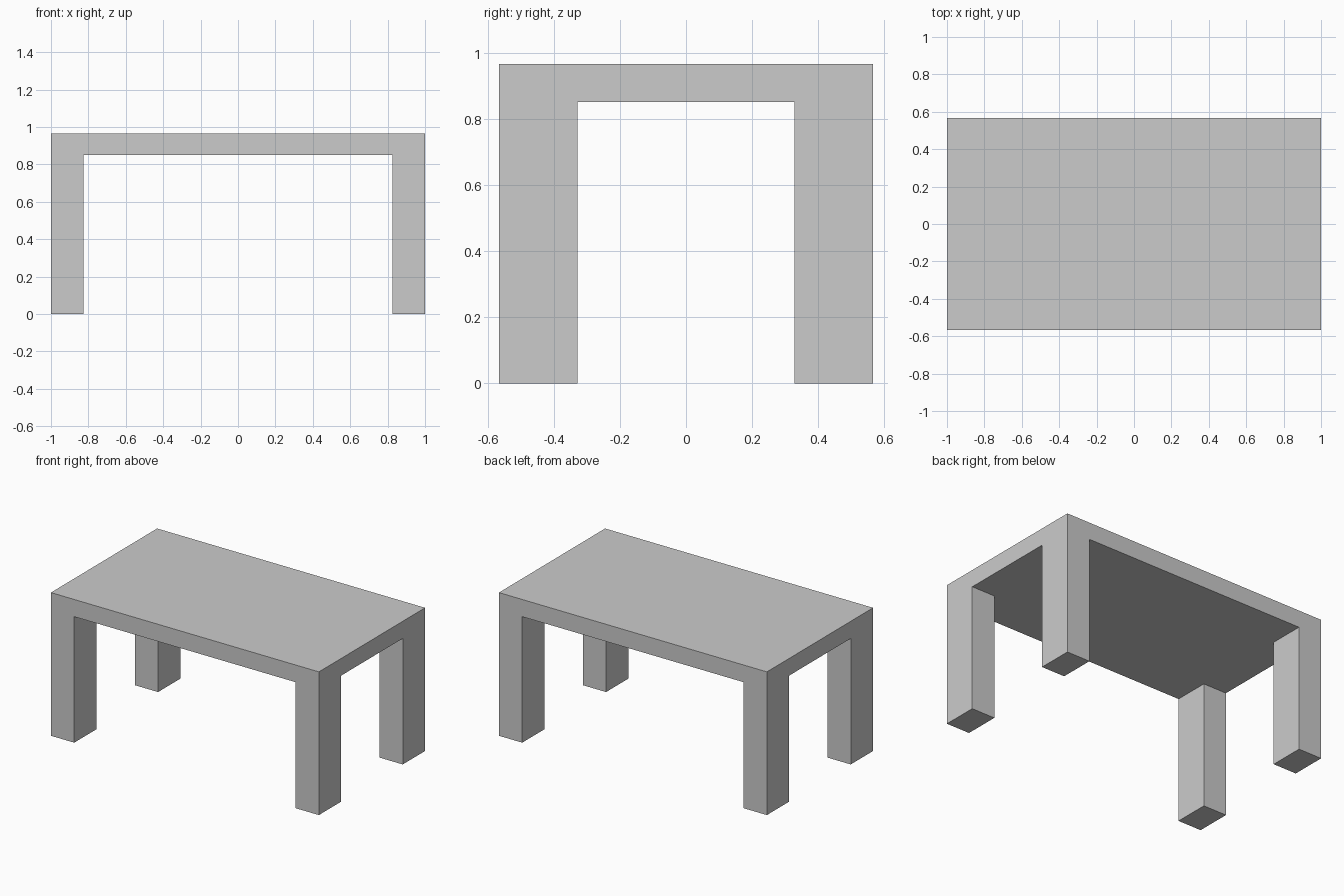
import bpy
import bmesh
import math

if "Cube" in bpy.data.objects:
    bpy.data.objects.remove(bpy.data.objects["Cube"])

HALF_X, HALF_Y = 1.0, 0.566      # outer half sizes
IN_X, IN_Y = 0.826, 0.328        # inner faces of the legs
UNDER, TOP = 0.85, 0.966         # underside and top of the table top


def move(bm, geom, dz):
    verts = [g for g in geom if isinstance(g, bmesh.types.BMVert)]
    bmesh.ops.translate(bm, verts=verts, vec=(0, 0, dz))


bm = bmesh.new()

# Underside: 3 x 3 grid whose corner cells are the leg footprints
bmesh.ops.create_grid(bm, x_segments=3, y_segments=3, size=1.0)
for v in bm.verts:
    v.co.x = math.copysign(HALF_X if abs(v.co.x) > 0.6 else IN_X, v.co.x)
    v.co.y = math.copysign(HALF_Y if abs(v.co.y) > 0.6 else IN_Y, v.co.y)
    v.co.z = UNDER
underside = bm.faces[:]
corners = [f for f in underside
           if abs(f.calc_center_median().x) > IN_X
           and abs(f.calc_center_median().y) > IN_Y]

# Table top: slab raised from the underside
slab = bmesh.ops.extrude_face_region(bm, geom=underside, use_keep_orig=True)
move(bm, slab["geom"], TOP - UNDER)

# Legs: corner cells pulled down to the floor
legs = bmesh.ops.extrude_discrete_faces(bm, faces=corners)
for face in legs["faces"]:
    for v in face.verts:
        v.co.z = 0.0

# Merge coplanar faces so every side is one flat surface
bmesh.ops.recalc_face_normals(bm, faces=bm.faces[:])
bmesh.ops.dissolve_limit(bm, angle_limit=math.radians(1),
                         verts=bm.verts[:], edges=bm.edges[:])

mesh = bpy.data.meshes.new("table")
bm.to_mesh(mesh)
bm.free()
bpy.context.collection.objects.link(bpy.data.objects.new("table", mesh))
